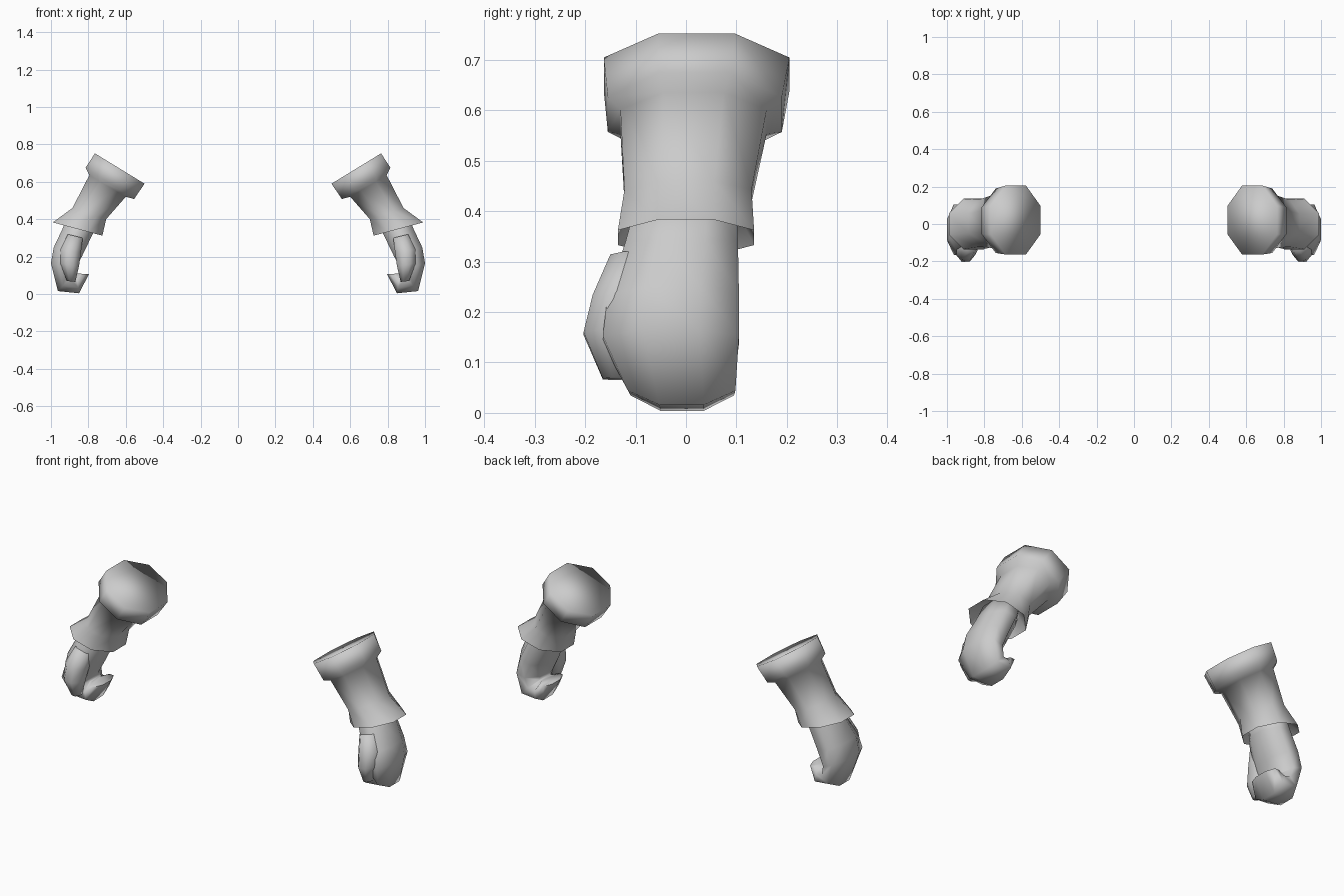
import bpy, bmesh, math
from mathutils import Vector

cube = bpy.data.objects.get("Cube")
if cube:
    bpy.data.objects.remove(cube, do_unlink=True)

grey = bpy.data.materials.new("plain grey")
grey.use_nodes = True
colour = (0.6, 0.6, 0.6, 1)
grey.diffuse_color = colour
grey.node_tree.nodes["Principled BSDF"].inputs["Base Color"].default_value = colour

SIDES = 8


def loft(name, sections, side, smooth_angle=100):
    """Skin octagons; each section is inner x, z, outer x, z, front y, back y."""
    bm = bmesh.new()
    rings = []
    k = 1 / math.cos(math.pi / SIDES)
    for ix, iz, ox, oz, front, back in sections:
        a, b = Vector((ix, 0, iz)), Vector((ox, 0, oz))
        centre = (a + b) / 2 + Vector((0, (front + back) / 2, 0))
        half, depth = (b - a) / 2, Vector((0, (back - front) / 2, 0))
        ring = []
        for i in range(SIDES):
            t = (i + 0.5) * math.tau / SIDES
            p = centre + half * math.cos(t) * k + depth * math.sin(t) * k
            ring.append(bm.verts.new((p.x * side, p.y, p.z)))
        rings.append(ring)
    for r, s in zip(rings, rings[1:]):
        for i in range(SIDES):
            j = (i + 1) % SIDES
            bm.faces.new((r[i], r[j], s[j], s[i]))
    bm.faces.new(rings[0])
    bm.faces.new(rings[-1])
    bmesh.ops.recalc_face_normals(bm, faces=bm.faces)
    mesh = bpy.data.meshes.new(name)
    bm.to_mesh(mesh)
    bm.free()
    mesh.materials.append(grey)
    obj = bpy.data.objects.new(name, mesh)
    bpy.context.collection.objects.link(obj)
    bpy.ops.object.select_all(action="DESELECT")
    obj.select_set(True)
    bpy.context.view_layer.objects.active = obj
    bpy.ops.object.shade_smooth_by_angle(angle=math.radians(smooth_angle))


# Rolled collar, tapering sleeve and flared hem folding back inside
sleeve = [
    (0.50, 0.59, 0.765, 0.752, -0.163, 0.205),
    (0.555, 0.508, 0.815, 0.675, -0.155, 0.19),
    (0.60, 0.52, 0.795, 0.635, -0.13, 0.16),
    (0.705, 0.40, 0.885, 0.46, -0.122, 0.13),
    (0.725, 0.312, 0.99, 0.383, -0.135, 0.135),
    (0.76, 0.39, 0.91, 0.43, -0.10, 0.10),
]

# Palm with fingers hooked inward
hand = [
    (0.755, 0.39, 0.91, 0.42, -0.10, 0.10),
    (0.775, 0.325, 0.94, 0.345, -0.12, 0.103),
    (0.835, 0.20, 0.985, 0.25, -0.155, 0.105),
    (0.875, 0.125, 1.0, 0.165, -0.165, 0.105),
    (0.872, 0.112, 0.963, 0.016, -0.115, 0.098),
    (0.865, 0.108, 0.85, 0.004, -0.11, 0.095),
    (0.86, 0.11, 0.797, 0.106, -0.09, 0.08),
]

# Thumb folded across the front of the palm
thumb = [
    (0.83, 0.30, 0.91, 0.32, -0.15, -0.06),
    (0.84, 0.22, 0.95, 0.24, -0.185, -0.06),
    (0.85, 0.15, 0.95, 0.165, -0.203, -0.08),
    (0.87, 0.065, 0.915, 0.07, -0.165, -0.10),
]

for label, side in (("left", 1), ("right", -1)):
    loft(label + "_sleeve", sleeve, side)
    loft(label + "_hand", hand, side)
    loft(label + "_thumb", thumb, side)
